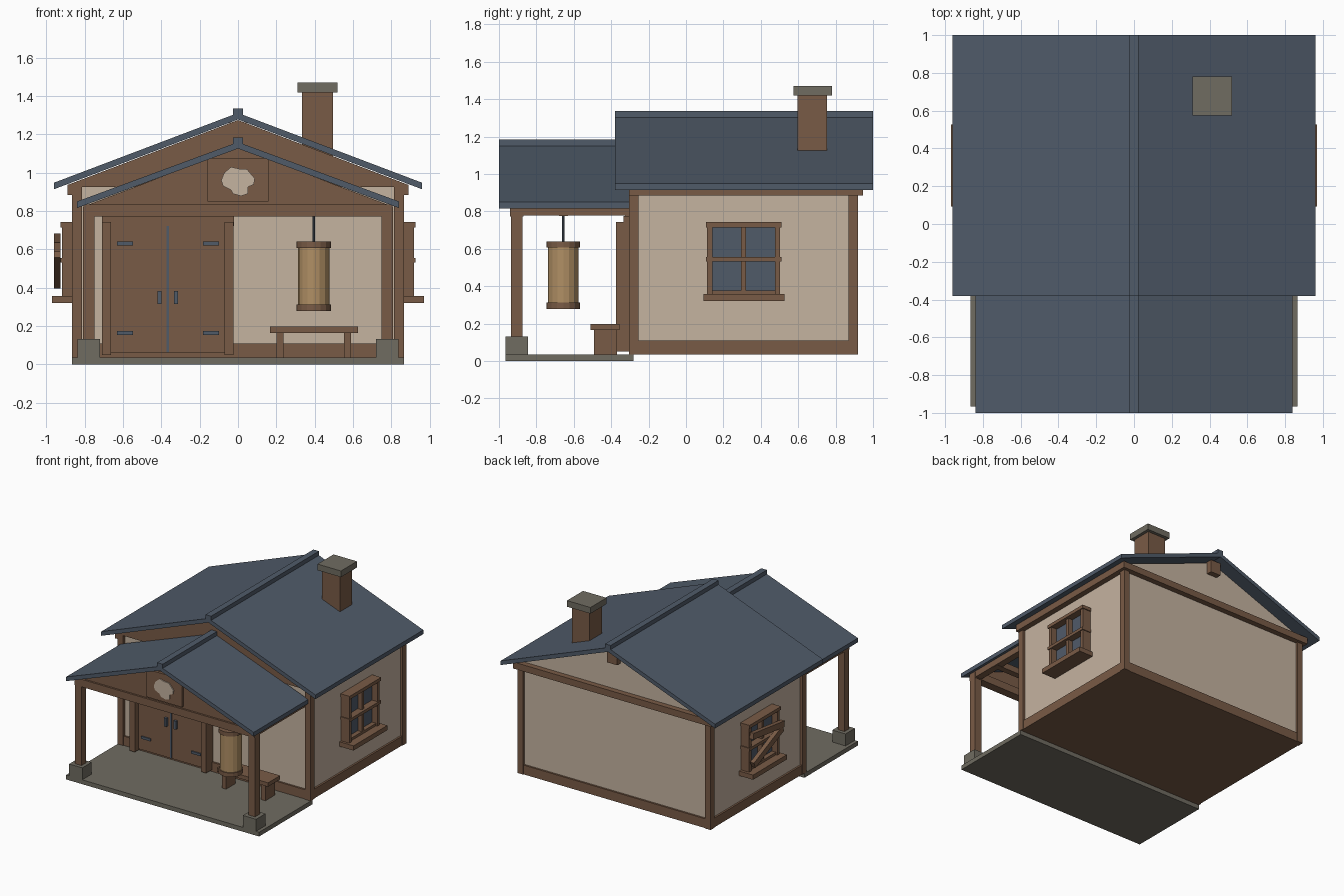
import bpy, bmesh, math
from mathutils import Matrix

if "Cube" in bpy.data.objects:
    bpy.data.objects.remove(bpy.data.objects["Cube"], do_unlink=True)


def material(name, rgb):
    m = bpy.data.materials.new(name)
    lin = [((c / 255 + 0.055) / 1.055) ** 2.4 for c in rgb] + [1]
    m.diffuse_color = lin
    m.use_nodes = True
    m.node_tree.nodes["Principled BSDF"].inputs["Base Color"].default_value = lin
    return m


wood = material("brown wood", (121, 91, 70))
plaster = material("cream plaster", (197, 179, 160))
slate = material("slate blue", (80, 91, 105))
stone = material("grey stone", (112, 108, 97))
paper = material("lantern tan", (176, 143, 100))


def finish(name, bm, mat):
    bmesh.ops.recalc_face_normals(bm, faces=bm.faces)
    mesh = bpy.data.meshes.new(name)
    bm.to_mesh(mesh)
    bm.free()
    mesh.materials.append(mat)
    ob = bpy.data.objects.new(name, mesh)
    bpy.context.collection.objects.link(ob)
    return ob


def box(name, xs, ys, zs, mat, tilt=0):
    """Box from ranges; tilt turns it about its own x axis, in degrees."""
    bm = bmesh.new()
    size = [abs(r[1] - r[0]) for r in (xs, ys, zs)]
    mid = [(r[1] + r[0]) / 2 for r in (xs, ys, zs)]
    turn = Matrix.Rotation(math.radians(tilt), 4, 'X')
    bmesh.ops.create_cube(bm, size=1, matrix=Matrix.Translation(mid) @ turn @ Matrix.Diagonal(size + [1]))
    return finish(name, bm, mat)


def prism(name, outline, y0, y1, mat):
    """Front outline (x, z) pushed from y0 to y1."""
    bm = bmesh.new()
    face = bm.faces.new([bm.verts.new((x, y0, z)) for x, z in outline])
    ext = bmesh.ops.extrude_face_region(bm, geom=[face])
    verts = [v for v in ext["geom"] if isinstance(v, bmesh.types.BMVert)]
    bmesh.ops.translate(bm, verts=verts, vec=(0, y1 - y0, 0))
    return finish(name, bm, mat)


def cylinder(name, x, y, z0, z1, r, mat, sides=16):
    bm = bmesh.new()
    bmesh.ops.create_cone(bm, cap_ends=True, segments=sides, radius1=r, radius2=r, depth=z1 - z0,
                          matrix=Matrix.Translation((x, y, (z0 + z1) / 2)))
    return finish(name, bm, mat)


def gable_roof(name, half, ridge, eave, y0, y1, thick=0.034):
    prism(name, [(-half, eave), (0, ridge), (half, eave), (half, eave - thick),
                 (0, ridge - thick), (-half, eave - thick)], y0, y1, slate)
    box(name + "_ridge_cap", (-0.025, 0.025), (y0, y1), (ridge - 0.02, ridge + 0.024), slate)


# House body
prism("house_walls", [(-0.845, 0.05), (0.845, 0.05), (0.845, 0.95), (0, 1.27), (-0.845, 0.95)],
      -0.285, 0.9, plaster)
box("base_trim", (-0.86, 0.86), (-0.3, 0.915), (0.035, 0.11), wood)
for s in (-1, 1):
    for end, ys in (("front", (-0.305, -0.255)), ("back", (0.87, 0.92))):
        box(end + "_corner_post", (s * 0.815, s * 0.865), ys, (0.035, 0.93), wood)
    box("eave_beam", (s * 0.835, s * 0.89), (-0.305, 0.945), (0.885, 0.938), wood)
box("back_beam", (-0.89, 0.89), (0.89, 0.945), (0.885, 0.938), wood)
box("back_ridge_beam", (-0.045, 0.045), (0.88, 0.945), (1.16, 1.262), wood)
prism("front_gable_boards", [(-0.88, 0.925), (0.88, 0.925), (0.88, 0.94), (0, 1.275), (-0.88, 0.94)],
      -0.305, -0.28, wood)

# Roofs and chimney
gable_roof("main_roof", 0.96, 1.312, 0.948, -0.38, 1.0)
gable_roof("porch_roof", 0.84, 1.16, 0.85, -1.0, -0.3)
box("chimney", (0.335, 0.495), (0.597, 0.755), (1.0, 1.42), wood)
box("chimney_cap", (0.31, 0.52), (0.575, 0.78), (1.42, 1.47), stone)

# Porch
box("porch_slab", (-0.865, 0.865), (-0.965, -0.28), (0, 0.035), stone)
for s in (-1, 1):
    box("post_foot", (s * 0.72, s * 0.838), (-0.965, -0.845), (0.035, 0.132), stone)
    box("porch_post", (s * 0.748, s * 0.808), (-0.935, -0.875), (0.13, 0.82), wood)
    box("porch_side_beam", (s * 0.75, s * 0.806), (-0.94, -0.29), (0.777, 0.828), wood)
box("porch_front_beam", (-0.806, 0.806), (-0.94, -0.87), (0.772, 0.833), wood)
box("porch_middle_beam", (-0.8, 0.8), (-0.68, -0.63), (0.775, 0.825), wood)
box("porch_back_beam", (-0.8, 0.8), (-0.325, -0.28), (0.772, 0.825), wood)
prism("porch_gable", [(-0.8, 0.826), (0.8, 0.826), (0, 1.13)], -0.925, -0.89, wood)

# Gable plaque with a plain pale patch
box("gable_plaque", (-0.16, 0.16), (-0.945, -0.92), (0.85, 1.075), wood)
patch = [(-0.088, 0.96), (-0.072, 1.0), (-0.036, 1.03), (0.01, 1.02), (0.047, 1.018), (0.088, 0.97),
         (0.083, 0.94), (0.052, 0.925), (0.052, 0.89), (0.016, 0.878), (-0.026, 0.89),
         (-0.036, 0.91), (-0.078, 0.93)]
prism("plaque_patch", patch, -0.953, -0.944, plaster)

# Double door
door_mid = -0.366
box("door_lintel", (-0.71, -0.022), (-0.335, -0.28), (0.722, 0.775), wood)
box("door_seam", (door_mid - 0.006, door_mid + 0.006), (-0.336, -0.29), (0.062, 0.722), slate)
for s in (-1, 1):
    def span(a, b):
        return (door_mid + s * a, door_mid + s * b)
    box("door_frame_post", span(0.296, 0.343), (-0.375, -0.28), (0.05, 0.742), wood)
    box("door_leaf", span(0.006, 0.296), (-0.33, -0.285), (0.06, 0.722), wood)
    box("door_handle", span(0.032, 0.054), (-0.35, -0.328), (0.315, 0.382), slate)
    for z in (0.163, 0.63):
        box("door_hinge", span(0.183, 0.266), (-0.339, -0.329), (z - 0.01, z + 0.01), slate)

# Bench
box("bench_seat", (0.167, 0.626), (-0.51, -0.355), (0.165, 0.197), wood)
for x in (0.2, 0.552):
    box("bench_leg", (x, x + 0.038), (-0.492, -0.37), (0.035, 0.166), wood)

# Hanging lantern
lx, ly = 0.395, -0.656
cylinder("lantern_shade", lx, ly, 0.3, 0.62, 0.082, paper)
for z in (0.278, 0.606):
    cylinder("lantern_rim", lx, ly, z, z + 0.034, 0.09, wood)
cylinder("lantern_cord", lx, ly, 0.63, 0.79, 0.007, slate, 8)

# Side windows
for s, side in ((-1, "right"), (1, "left")):
    def part(name, depth, ys, zs, mat=wood, tilt=0):
        box(side + "_window_" + name, (s * 0.84, s * depth), ys, zs, mat, tilt)
    part("glass", 0.868, (0.14, 0.48), (0.37, 0.72), slate)
    part("sill", 0.97, (0.093, 0.527), (0.32, 0.358))
    part("top_rail", 0.926, (0.106, 0.51), (0.715, 0.742))
    part("bottom_rail", 0.905, (0.115, 0.5), (0.356, 0.378))
    part("middle_rail", 0.926, (0.106, 0.51), (0.532, 0.556))
    part("mullion", 0.905, (0.294, 0.322), (0.36, 0.73))
    for y in (0.113, 0.475):
        part("jamb", 0.918, (y, y + 0.028), (0.355, 0.735))

# Boards nailed over one window
for z, tilt in ((0.635, 7), (0.5, -24)):
    box("window_board", (-0.96, -0.926), (0.108, 0.508), (z - 0.025, z + 0.025), wood, tilt)
